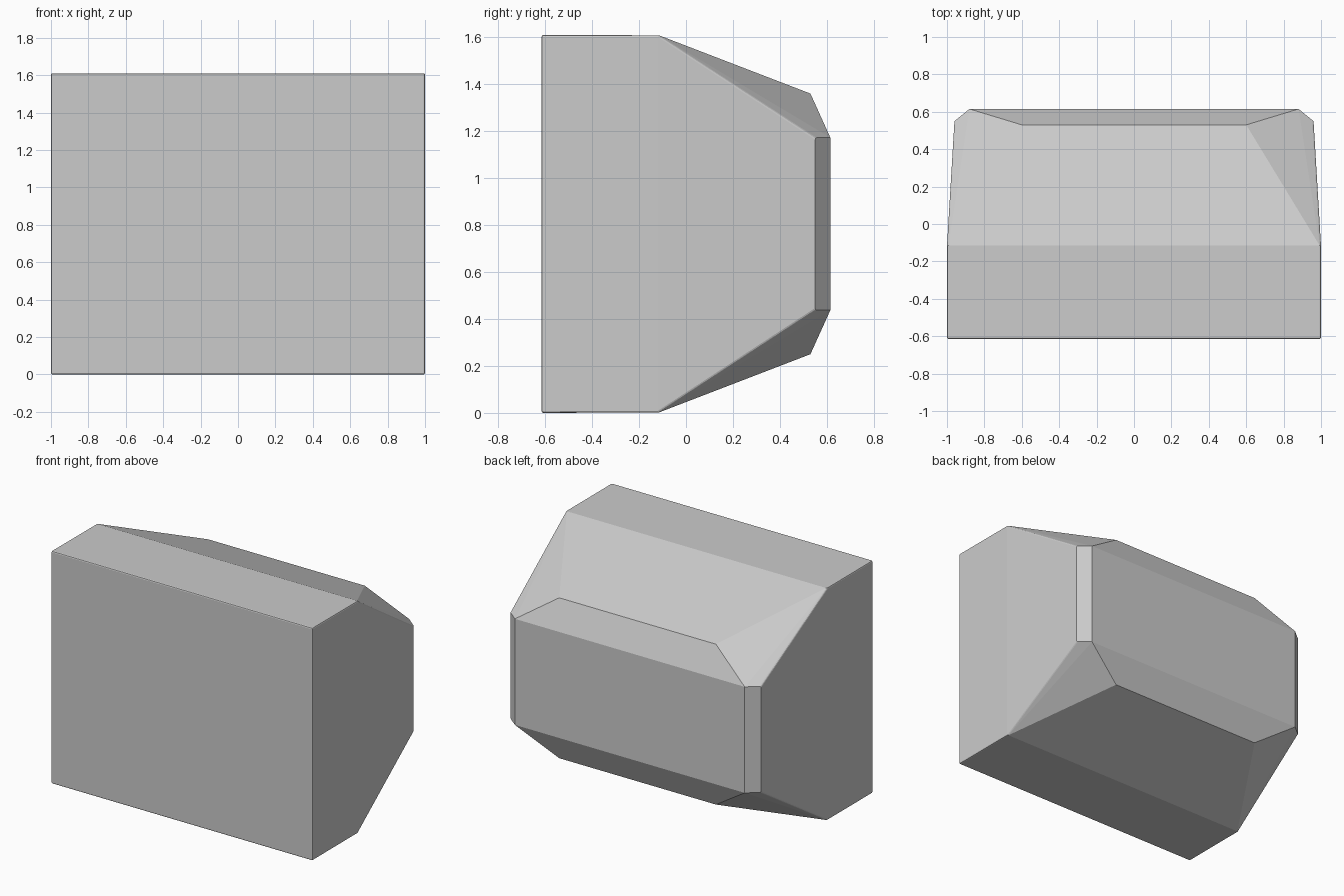
import bpy, bmesh, math

if "Cube" in bpy.data.objects:
    bpy.data.objects.remove(bpy.data.objects["Cube"])

MID = 0.805  # mid height; the body mirrors left/right and top/bottom about it

# One quarter of the outline: (half width, depth, half height)
corners = [
    (1.0, -0.615, 0.805),   # front panel
    (1.0, -0.12, 0.805),    # end of straight section
    (0.60, 0.53, 0.555),    # ridge of the sloped back
    (0.96, 0.55, 0.367),    # side of rear chamfer
    (0.88, 0.615, 0.367),   # back panel
]

# Faceted housing as the hull of the mirrored corners
bm = bmesh.new()
for x, y, h in corners:
    for sx in (-1, 1):
        for sz in (-1, 1):
            bm.verts.new((sx * x, y, MID + sz * h))
bmesh.ops.convex_hull(bm, input=bm.verts)
bmesh.ops.dissolve_limit(bm, angle_limit=math.radians(0.3),
                         verts=bm.verts, edges=bm.edges)
bmesh.ops.recalc_face_normals(bm, faces=bm.faces)
mesh = bpy.data.meshes.new("housing")
bm.to_mesh(mesh)
bm.free()
housing = bpy.data.objects.new("housing", mesh)
bpy.context.collection.objects.link(housing)

# Slightly eased edges
bevel = housing.modifiers.new("eased_edges", 'BEVEL')
bevel.width = 0.008
bevel.segments = 2
bevel.limit_method = 'ANGLE'
bevel.angle_limit = math.radians(50)
